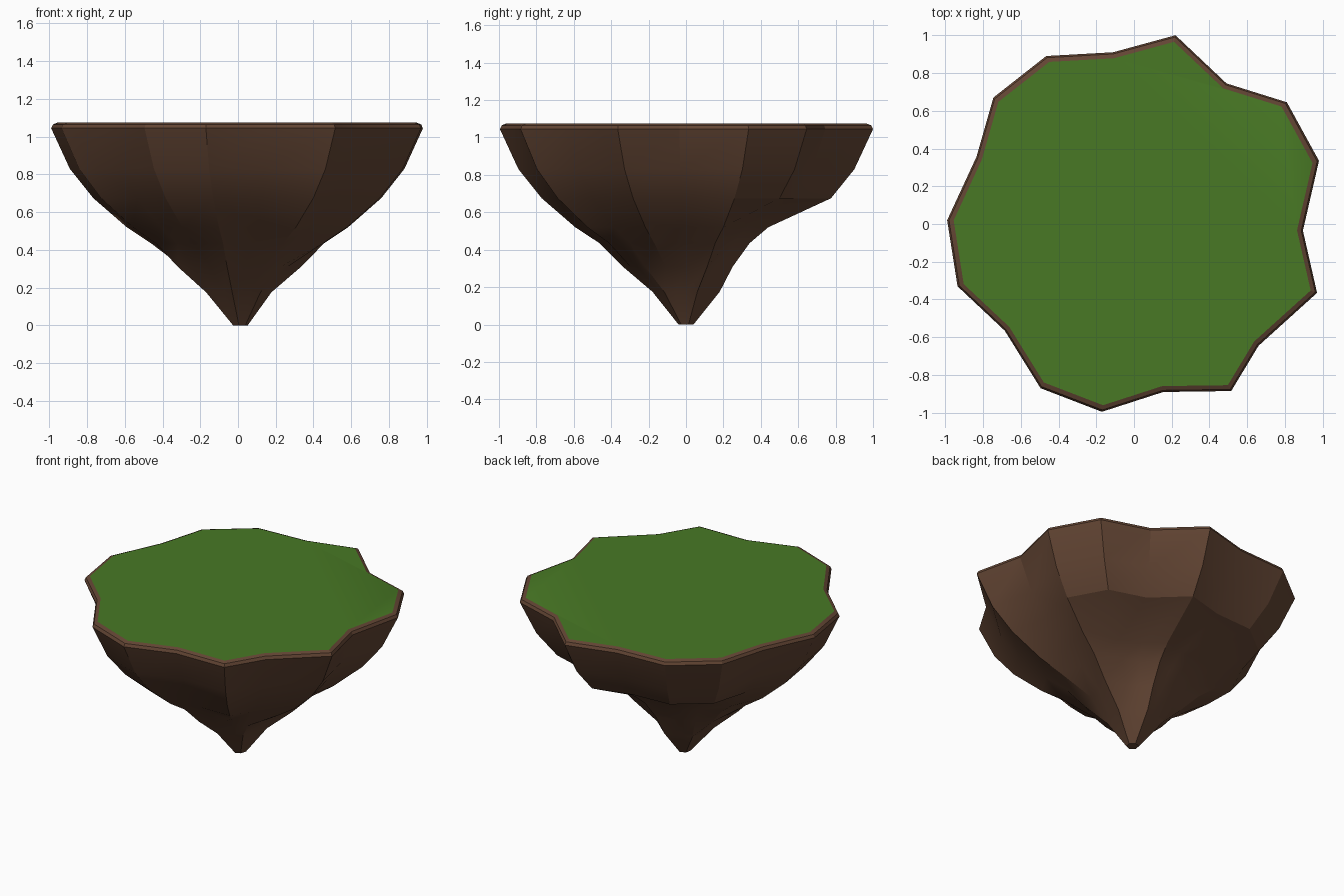
import bpy, bmesh, math
from mathutils import Vector

cube = bpy.data.objects.get("Cube")
if cube:
    bpy.data.objects.remove(cube, do_unlink=True)


def material(name, rgb):
    m = bpy.data.materials.new(name)
    m.use_nodes = True
    m.diffuse_color = (*rgb, 1)
    m.node_tree.nodes["Principled BSDF"].inputs["Base Color"].default_value = (*rgb, 1)
    return m


soil = material("brown soil", (0.125, 0.06, 0.034))
grass = material("green grass", (0.065, 0.19, 0.018))

# Jagged rim, clockwise from the back
outline = [Vector(p) for p in (
    (.22, 1.0), (.49, .745), (.81, .645), (.98, .335), (.895, -.035), (.97, -.365),
    (.66, -.645), (.515, -.885), (.155, -.89), (-.17, -.995), (-.495, -.87), (-.685, -.565),
    (-.935, -.33), (-.99, .02), (-.835, .355), (-.745, .67), (-.465, .89), (-.11, .91))]
count = len(outline)

# Coarser outline for the rock's lower part: every third corner, straight between
coarse = []
for i in range(count):
    k = i - i % 3
    coarse.append(outline[k].lerp(outline[(k + 3) % count], (i % 3) / 3))

# Height, scale, scale of the hollow at the back, outline
rings = [
    (1.075, .965, .965, outline),
    (1.065, .99, .99, outline),
    (1.045, 1.0, 1.0, outline),
    (.83, .90, .90, outline),
    (.675, .775, .775, outline),
    (.52, .595, .44, outline),
    (.435, .465, .34, outline),
    (.31, .34, .25, coarse),
    (.175, .18, .18, coarse),
    (0, .04, .04, coarse),
]
hollow = {0, 1, 2, 15, 16, 17}

bm = bmesh.new()
loops = []
for z, scale, back_scale, shape in rings:
    loop = []
    for i, p in enumerate(shape):
        q = p * (back_scale if i in hollow else scale)
        loop.append(bm.verts.new((q.x + (.012 if z == 0 else 0), q.y, z)))
    loops.append(loop)

# Rock sides
for a, b in zip(loops, loops[1:]):
    for i in range(count):
        j = (i + 1) % count
        bm.faces.new((a[i], a[j], b[j], b[i]))

# Grass top and blunt tip
top = bm.faces.new(loops[0])
top.material_index = 1
bm.faces.new(loops[-1])
bmesh.ops.recalc_face_normals(bm, faces=bm.faces)

mesh = bpy.data.meshes.new("floating_island")
bm.to_mesh(mesh)
bm.free()
mesh.materials.append(soil)
mesh.materials.append(grass)
island = bpy.data.objects.new("floating_island", mesh)
bpy.context.collection.objects.link(island)

# Soft rock facets with crisp ridges
bpy.ops.object.select_all(action="DESELECT")
island.select_set(True)
bpy.context.view_layer.objects.active = island
bpy.ops.object.shade_smooth_by_angle(angle=math.radians(22))
